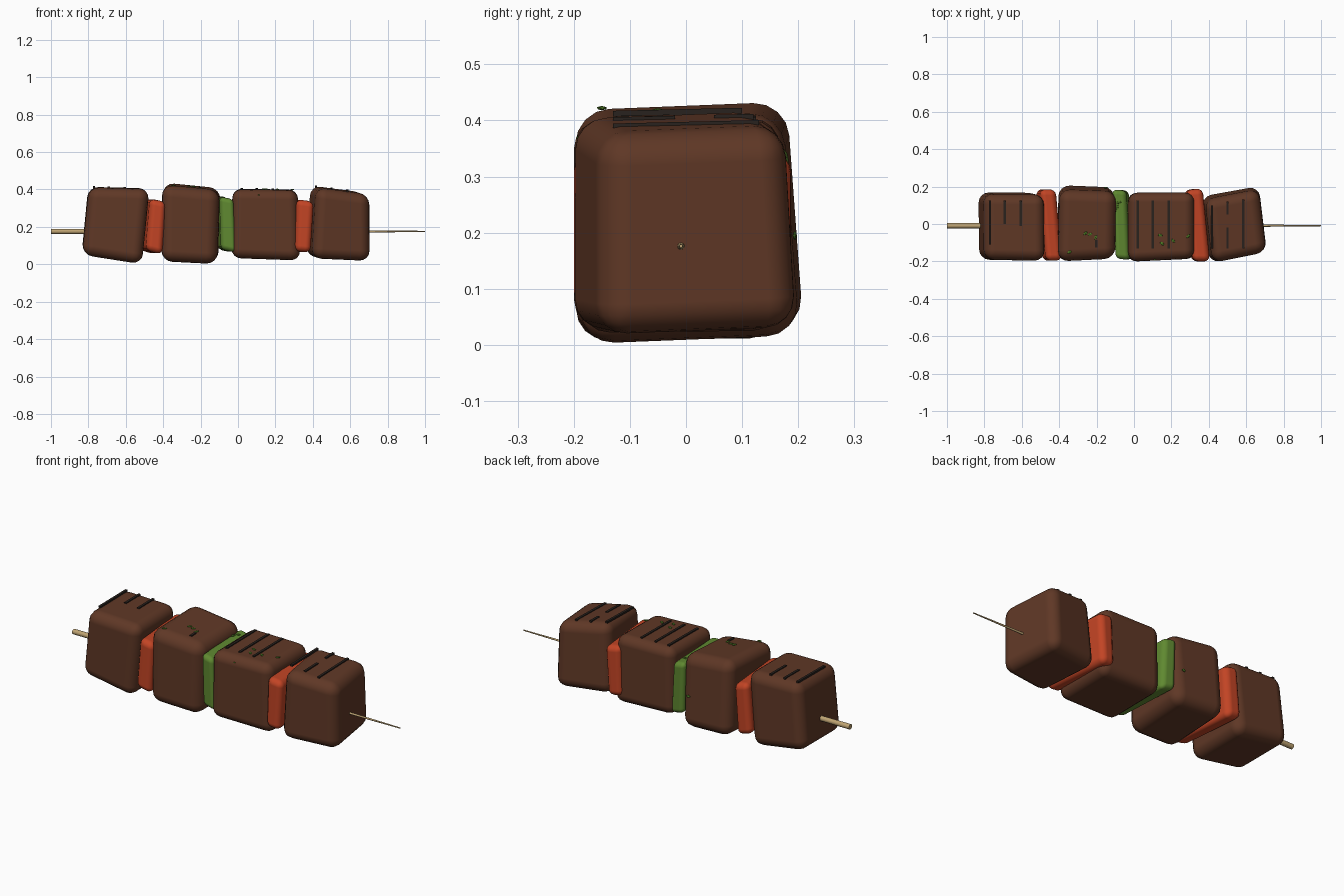
import bpy, bmesh, math, random
from mathutils import Vector

if "Cube" in bpy.data.objects:
    bpy.data.objects.remove(bpy.data.objects["Cube"])

random.seed(4)


def material(name, rgb):
    m = bpy.data.materials.new(name)
    m.diffuse_color = (*rgb, 1)
    m.use_nodes = True
    m.node_tree.nodes["Principled BSDF"].inputs["Base Color"].default_value = m.diffuse_color
    return m


MEAT = material("grilled brown", (0.115, 0.039, 0.019))
RED = material("red pepper", (0.54, 0.058, 0.018))
GREEN = material("green pepper", (0.115, 0.25, 0.03))
HERB = material("herb green", (0.075, 0.19, 0.018))
CHAR = material("char black", (0.022, 0.016, 0.013))
WOOD = material("bamboo", (0.52, 0.37, 0.17))


def finish(name, bm, mat):
    bmesh.ops.recalc_face_normals(bm, faces=bm.faces)
    me = bpy.data.meshes.new(name)
    bm.to_mesh(me)
    bm.free()
    me.materials.append(mat)
    ob = bpy.data.objects.new(name, me)
    bpy.context.collection.objects.link(ob)
    return ob


def block(name, mat, quad, left_y, right_y, kx, kz, taper, bevel):
    """Rounded lump: front outline (TL, TR, BR, BL) swept over y with shear."""
    bm = bmesh.new()
    rings = []
    for side in (0, 1):
        ring = []
        for i, (x, z) in enumerate(quad):
            y = (left_y if i in (0, 3) else right_y)[side]
            if side and i < 2:
                y -= taper
            ring.append(bm.verts.new((x + kx * y, y, z + kz * y)))
        rings.append(ring)
    a, b = rings
    bm.faces.new(a)
    bm.faces.new(b)
    for i in range(4):
        j = (i + 1) % 4
        bm.faces.new((a[i], a[j], b[j], b[i]))
    for f in bm.faces:
        f.smooth = True
    ob = finish(name, bm, mat)
    mod = ob.modifiers.new("rounding", 'BEVEL')
    mod.width = bevel
    mod.segments = 4
    mod.limit_method = 'NONE'
    mod.harden_normals = True

    def top(x, y):
        (x0, z0), (x1, z1) = quad[0], quad[1]
        return z0 + (z1 - z0) * (x - kx * y - x0) / (x1 - x0) + kz * y
    return top


# meat cubes
m1 = block("meat_1", MEAT, [(-.80, .413), (-.475, .405), (-.515, .002), (-.835, .052)],
           (-.19, .17), (-.197, .168), -.01, .01, .01, .055)
m2 = block("meat_2", MEAT, [(-.403, .432), (-.095, .402), (-.108, .006), (-.408, .022)],
           (-.20, .212), (-.185, .20), .02, .04, .03, .06)
m3 = block("meat_3", MEAT, [(-.03, .403), (.32, .398), (.332, .022), (-.035, .035)],
           (-.202, .167), (-.185, .168), 0, .01, .0, .05)
m4 = block("meat_4", MEAT, [(.397, .418), (.69, .378), (.692, .022), (.375, .038)],
           (-.208, .15), (-.15, .205), -.12, .04, .02, .055)

# pepper slices
block("red_pepper_1", RED, [(-.487, .352), (-.40, .333), (-.42, .052), (-.51, .075)],
      (-.197, .185), (-.195, .185), -.09, 0, 0, .032)
mg = block("green_pepper", GREEN, [(-.108, .362), (-.032, .348), (-.018, .062), (-.10, .08)],
           (-.185, .185), (-.192, .178), -.05, 0, 0, .026)
block("red_pepper_2", RED, [(.295, .348), (.388, .335), (.37, .062), (.285, .07)],
      (-.2, .182), (-.2, .19), -.1, 0, 0, .032)

# grill marks: thin bars lying on the meat tops
marks = [(m1, -.77, -.11, .125), (m1, -.69, 0, .125), (m1, -.605, -.01, .125),
         (m2, -.202, -.125, -.085),
         (m3, .02, -.13, .125), (m3, .10, -.13, .125), (m3, .185, -.13, .125),
         (m4, .417, -.13, .10), (m4, .50, .05, .12), (m4, .50, -.13, -.02),
         (m4, .583, -.13, .13)]
for n, (top, x, y0, y1) in enumerate(marks):
    bm = bmesh.new()
    bmesh.ops.create_cube(bm, size=1)
    for v in bm.verts:
        y = y0 if v.co.y < 0 else y1
        v.co = Vector((x + v.co.x * .013, y, top(x, y) + v.co.z * .01))
    finish("grill_mark_%d" % (n + 1), bm, CHAR)

# herb flecks
flecks = [(m2, -.26, -.05), (m2, -.235, -.055), (m2, -.205, -.072), (m2, -.345, -.15),
          (mg, -.08, .115), (mg, -.09, .09),
          (m3, .14, -.06), (m3, .15, -.105), (m3, .21, -.09), (m3, .29, -.065)]
spots = [Vector((x, y, t(x, y) + .002)) for t, x, y in flecks]
spots += [Vector((.11, -.183, .37)), Vector((-.15, .194, .195))]
for n, p in enumerate(spots):
    bm = bmesh.new()
    bmesh.ops.create_icosphere(bm, subdivisions=1, radius=1)
    ang = random.uniform(0, math.pi)
    for v in bm.verts:
        x, y, z = v.co.x * .014, v.co.y * .008, v.co.z * .004
        if p.y > .19:   # the fleck stuck to the back
            v.co = p + Vector((x, z, y))
        else:
            v.co = p + Vector((x * math.cos(ang) - y * math.sin(ang),
                               x * math.sin(ang) + y * math.cos(ang), z))
    finish("herb_fleck_%d" % (n + 1), bm, HERB)

# skewer: round stick with a long thin point
bm = bmesh.new()
prev = None
for x, r in [(-1, .014), (.55, .012), (.70, .006), (1, .003)]:
    ring = [bm.verts.new((x, -.009 + r * math.cos(a * math.pi / 6),
                          .176 + r * math.sin(a * math.pi / 6))) for a in range(12)]
    if prev:
        for i in range(12):
            j = (i + 1) % 12
            bm.faces.new((prev[i], prev[j], ring[j], ring[i])).smooth = True
    else:
        bm.faces.new(ring)
    prev = ring
bm.faces.new(prev)
finish("skewer", bm, WOOD)
